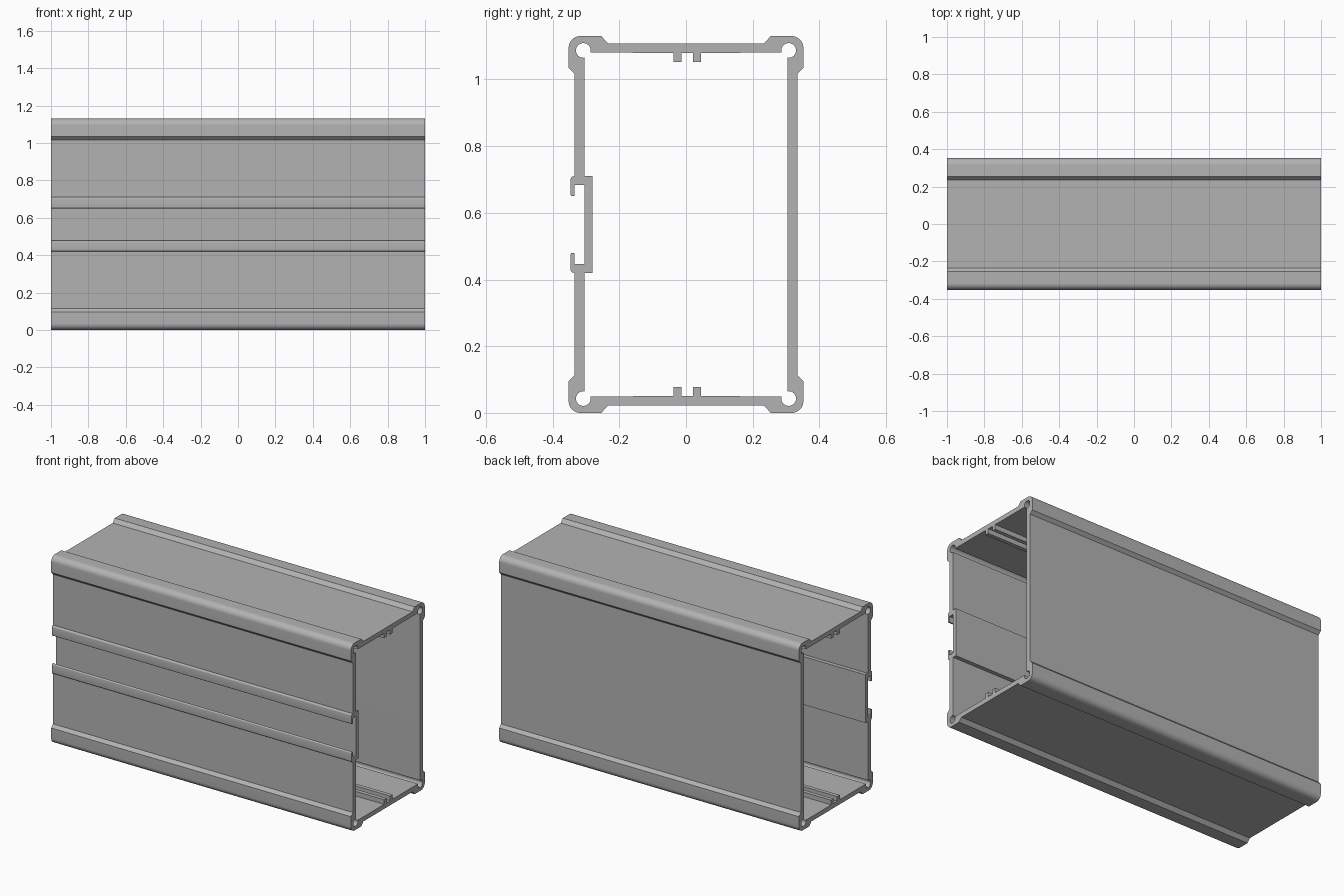
import bpy, bmesh
from math import cos, sin, radians

cube = bpy.data.objects.get("Cube")
if cube:
    bpy.data.objects.remove(cube, do_unlink=True)

LENGTH = 2.0
HALF_H, HALF_W = 0.565, 0.352       # outer half height and half width
WALL_OUT, WALL_IN = 0.334, 0.304    # side wall surfaces
ROOF_OUT, ROOF_IN = 0.543, 0.515    # top and bottom wall surfaces
CORNER_R, BORE_R = 0.035, 0.022


def arc(cy, cz, r, start, end, steps):
    angles = [radians(start + (end - start) * i / steps) for i in range(steps + 1)]
    return [(cy + r * cos(a), cz + r * sin(a)) for a in angles]


def flip(points):
    return [(-y, z) for y, z in reversed(points)]


# Thickened outer corner pad with rounded edge and chamfered ends
left_pad = [(-WALL_OUT, 0.451), (-HALF_W, 0.469)]
left_pad += arc(CORNER_R - HALF_W, HALF_H - CORNER_R, CORNER_R, 180, 90, 10)
left_pad += [(-0.254, HALF_H), (-0.234, ROOF_OUT)]

# Open screw bore in the inner corner
right_bore = arc(0.308, 0.522, BORE_R, -100, 198, 28)

# Hooked lip of the front channel
lip = [(-WALL_IN, 0), (-WALL_IN, 0.119), (-WALL_OUT, 0.119), (-WALL_OUT, 0.085)]
lip += arc(-0.341, 0.090, 0.005, 270, 180, 4)
lip += arc(-0.336, 0.135, 0.010, 180, 90, 5)
lip += [(-WALL_OUT, 0.145)]

# Pair of ribs hanging from the roof
ribs = []
for y in (0.045, -0.013):
    ribs += [(y, ROOF_IN), (y, 0.487), (y - 0.024, 0.487), (y - 0.024, ROOF_IN)]

profile = lip + left_pad + flip(left_pad)
profile += [(WALL_OUT, 0), (WALL_IN, 0)]
profile += right_bore + ribs + flip(right_bore)
profile += [(-WALL_IN, 0.145), (-0.28, 0.145), (-0.28, 0)]

# Extrude the upper half along x and open it at the mirror plane
bm = bmesh.new()
face = bm.faces.new([bm.verts.new((-LENGTH / 2, y, z)) for y, z in profile])
new = bmesh.ops.extrude_face_region(bm, geom=[face], use_keep_orig=True)["geom"]
bmesh.ops.translate(bm, vec=(LENGTH, 0, 0),
                    verts=[v for v in new if isinstance(v, bmesh.types.BMVert)])
bmesh.ops.recalc_face_normals(bm, faces=bm.faces)
seam = [f for f in bm.faces if all(abs(v.co.z) < 1e-6 for v in f.verts)]
bmesh.ops.delete(bm, geom=seam, context="FACES")

mesh = bpy.data.meshes.new("extruded_housing")
bm.to_mesh(mesh)
bm.free()
housing = bpy.data.objects.new("extruded_housing", mesh)
bpy.context.collection.objects.link(housing)
housing.location.z = HALF_H

# Lower half
mirror = housing.modifiers.new("lower_half", "MIRROR")
mirror.use_axis = (False, False, True)
mirror.merge_threshold = 0.0005

# Plain grey metal
grey = bpy.data.materials.new("grey_metal")
grey.use_nodes = True
colour = (0.45, 0.45, 0.45, 1)
grey.diffuse_color = colour
grey.node_tree.nodes["Principled BSDF"].inputs["Base Color"].default_value = colour
mesh.materials.append(grey)

bpy.ops.object.select_all(action="DESELECT")
housing.select_set(True)
bpy.context.view_layer.objects.active = housing
bpy.ops.object.shade_smooth_by_angle(angle=radians(25))
